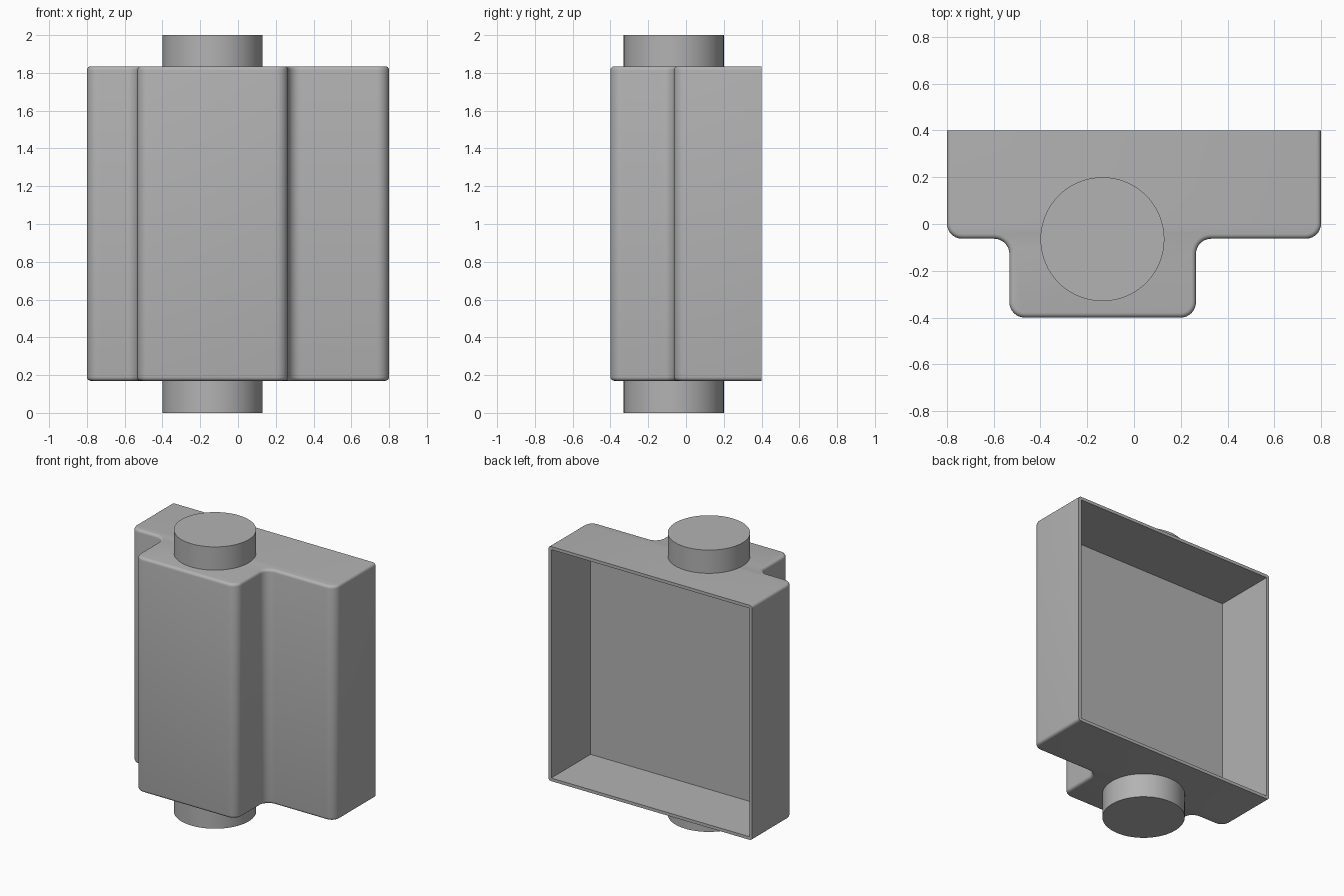
import bpy, bmesh
from mathutils import Vector

cube = bpy.data.objects.get("Cube")
if cube:
    bpy.data.objects.remove(cube, do_unlink=True)

BOTTOM, TOP = 0.17, 1.835
BACK, STEP, FRONT = 0.4, -0.063, -0.4
WALL = 0.022

grey = bpy.data.materials.new("light grey")
grey.use_nodes = True
colour = (0.45, 0.45, 0.45, 1)
grey.diffuse_color = colour
grey.node_tree.nodes["Principled BSDF"].inputs["Base Color"].default_value = colour


def make_object(name, bm):
    bmesh.ops.recalc_face_normals(bm, faces=bm.faces)
    mesh = bpy.data.meshes.new(name)
    bm.to_mesh(mesh)
    bm.free()
    mesh.materials.append(grey)
    obj = bpy.data.objects.new(name, mesh)
    bpy.context.collection.objects.link(obj)
    return obj


def activate(obj):
    bpy.ops.object.select_all(action="DESELECT")
    obj.select_set(True)
    bpy.context.view_layer.objects.active = obj


# Stepped housing: profile extruded upward
profile = [(-0.8, BACK), (-0.8, STEP), (-0.533, STEP), (-0.533, FRONT),
           (0.265, FRONT), (0.265, STEP), (0.8, STEP), (0.8, BACK)]
bm = bmesh.new()
base = bm.faces.new([bm.verts.new((x, y, BOTTOM)) for x, y in profile])
extruded = bmesh.ops.extrude_face_region(bm, geom=[base], use_keep_orig=True)
bmesh.ops.translate(bm, vec=(0, 0, TOP - BOTTOM),
                    verts=[v for v in extruded["geom"] if isinstance(v, bmesh.types.BMVert)])
bmesh.ops.recalc_face_normals(bm, faces=bm.faces)


def at_back(edge):
    return all(v.co.y > BACK - 0.001 for v in edge.verts)


def is_vertical(edge):
    return abs(edge.verts[0].co.z - edge.verts[1].co.z) > 0.1


# Large vertical rounds, then a small round on the rims of both ends
bmesh.ops.bevel(bm, geom=[e for e in bm.edges if is_vertical(e) and not at_back(e)],
                offset=0.065, segments=8, profile=0.5, affect="EDGES")
bmesh.ops.bevel(bm, geom=[e for e in bm.edges if not is_vertical(e) and not at_back(e)],
                offset=0.02, segments=4, profile=0.5, affect="EDGES")
housing = make_object("housing", bm)

# Open cavity in the back
bm = bmesh.new()
bmesh.ops.create_cube(bm, size=1)
low = Vector((-0.8 + WALL, STEP + WALL, BOTTOM + WALL))
high = Vector((0.8 - WALL, BACK + 0.2, TOP - WALL))
bmesh.ops.scale(bm, vec=high - low, verts=bm.verts)
bmesh.ops.translate(bm, vec=(low + high) / 2, verts=bm.verts)
cutter = make_object("cavity_cutter", bm)
cutter.hide_render = True
cut = housing.modifiers.new("cavity", "BOOLEAN")
cut.operation = "DIFFERENCE"
cut.solver = "EXACT"
cut.object = cutter
activate(housing)
bpy.ops.object.modifier_apply(modifier=cut.name)
bpy.data.objects.remove(cutter, do_unlink=True)
bpy.ops.object.shade_smooth_by_angle()

# Round studs on both ends
for name, z0, z1 in (("bottom_stud", 0, BOTTOM), ("top_stud", TOP, 2)):
    bpy.ops.mesh.primitive_cylinder_add(vertices=64, radius=0.265, depth=z1 - z0,
                                        location=(-0.135, -0.065, (z0 + z1) / 2))
    stud = bpy.context.object
    stud.name = name
    stud.data.materials.append(grey)
    bpy.ops.object.shade_smooth_by_angle()
